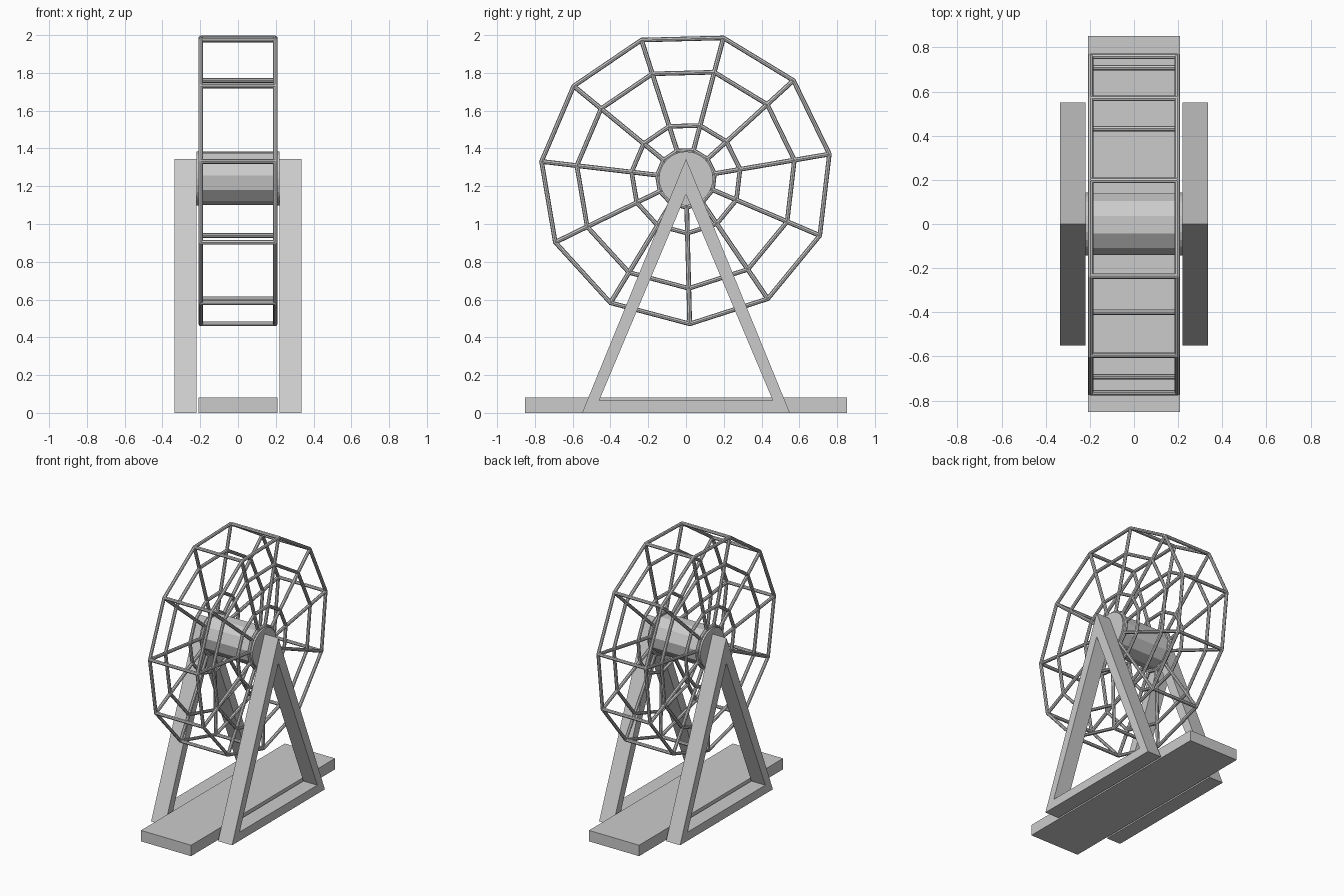
import bpy, bmesh
from math import sin, cos, pi, radians

if "Cube" in bpy.data.objects:
    bpy.data.objects.remove(bpy.data.objects["Cube"])

N = 11                 # sides of the wheel
CZ = 1.241             # axle height
PHASE = radians(75.1)  # angle of the first spoke
R_OUT, R_HUB = 0.77, 0.153
SIDE = 0.197           # x offset of each wheel face
PIPE = 0.0125


def rim_point(x, r, i):
    a = PHASE + 2 * pi * i / N
    return (x, r * cos(a), CZ + r * sin(a))


def pipes(name, paths, cyclic=False):
    """Round pipes along straight-segment paths, joined in one mesh."""
    cu = bpy.data.curves.new(name, 'CURVE')
    cu.dimensions = '3D'
    cu.bevel_depth = PIPE
    cu.bevel_resolution = 2
    cu.use_fill_caps = not cyclic
    for pts in paths:
        s = cu.splines.new('POLY')
        s.points.add(len(pts) - 1)
        for p, co in zip(s.points, pts):
            p.co = (*co, 1)
        s.use_cyclic_u = cyclic
        s.use_smooth = False
    ob = bpy.data.objects.new(name, cu)
    bpy.context.collection.objects.link(ob)
    bpy.ops.object.select_all(action='DESELECT')
    ob.select_set(True)
    bpy.context.view_layer.objects.active = ob
    bpy.ops.object.convert(target='MESH')


def drum(name, x0, x1, r, sides, phase=0.0):
    """Flat-faced drum along x."""
    bm = bmesh.new()
    ends = []
    for x in (x0, x1):
        ends.append([bm.verts.new((x, r * cos(phase + 2 * pi * i / sides),
                                   CZ + r * sin(phase + 2 * pi * i / sides)))
                     for i in range(sides)])
    a, b = ends
    bm.faces.new(a)
    bm.faces.new(b)
    for i in range(sides):
        j = (i + 1) % sides
        bm.faces.new((a[i], a[j], b[j], b[i]))
    finish(name, bm)


def finish(name, bm):
    bmesh.ops.recalc_face_normals(bm, faces=bm.faces)
    me = bpy.data.meshes.new(name)
    bm.to_mesh(me)
    bm.free()
    ob = bpy.data.objects.new(name, me)
    bpy.context.collection.objects.link(ob)
    return ob


# Wheel faces: concentric rings and spokes
for label, x in (("left", -SIDE), ("right", SIDE)):
    pipes(label + "_rings",
          [[rim_point(x, r, i) for i in range(N)] for r in (R_HUB, 0.29, 0.582, R_OUT)],
          cyclic=True)
    pipes(label + "_spokes",
          [[rim_point(x, R_HUB - 0.012, i), rim_point(x, R_OUT, i)] for i in range(N)])

# Bars joining the two outer rims
pipes("rim_crossbars",
      [[rim_point(-SIDE, R_OUT, i), rim_point(SIDE, R_OUT, i)] for i in range(N)])

# Hub barrel with a round plate at each end
drum("hub_barrel", -0.19, 0.19, 0.141, N, PHASE)
drum("left_hub_plate", -0.22, -0.185, 0.143, 24)
drum("right_hub_plate", 0.185, 0.22, 0.143, 24)

# Triangular A-frames, one mirrored to the other side
outer = [(-0.55, 0), (0.55, 0), (0, 1.345)]
inner = [(-0.46, 0.065), (0.46, 0.065), (0, 1.157)]
bm = bmesh.new()
X0, X1 = 0.22, 0.336
o0, o1, i0, i1 = ([bm.verts.new((x, y, z)) for y, z in tri]
                  for tri, x in ((outer, X0), (outer, X1), (inner, X0), (inner, X1)))
for k in range(3):
    j = (k + 1) % 3
    for p, q in ((o0, o1), (o1, i1), (i1, i0), (i0, o0)):
        bm.faces.new((p[k], p[j], q[j], q[k]))
frame = finish("support_frames", bm)
frame.modifiers.new("mirror", 'MIRROR').use_axis[0] = True

# Base plank under the wheel
bm = bmesh.new()
bmesh.ops.create_cube(bm, size=1)
bmesh.ops.scale(bm, vec=(0.416, 1.706, 0.082), verts=bm.verts)
bmesh.ops.translate(bm, vec=(0, 0, 0.041), verts=bm.verts)
finish("base_plank", bm)
